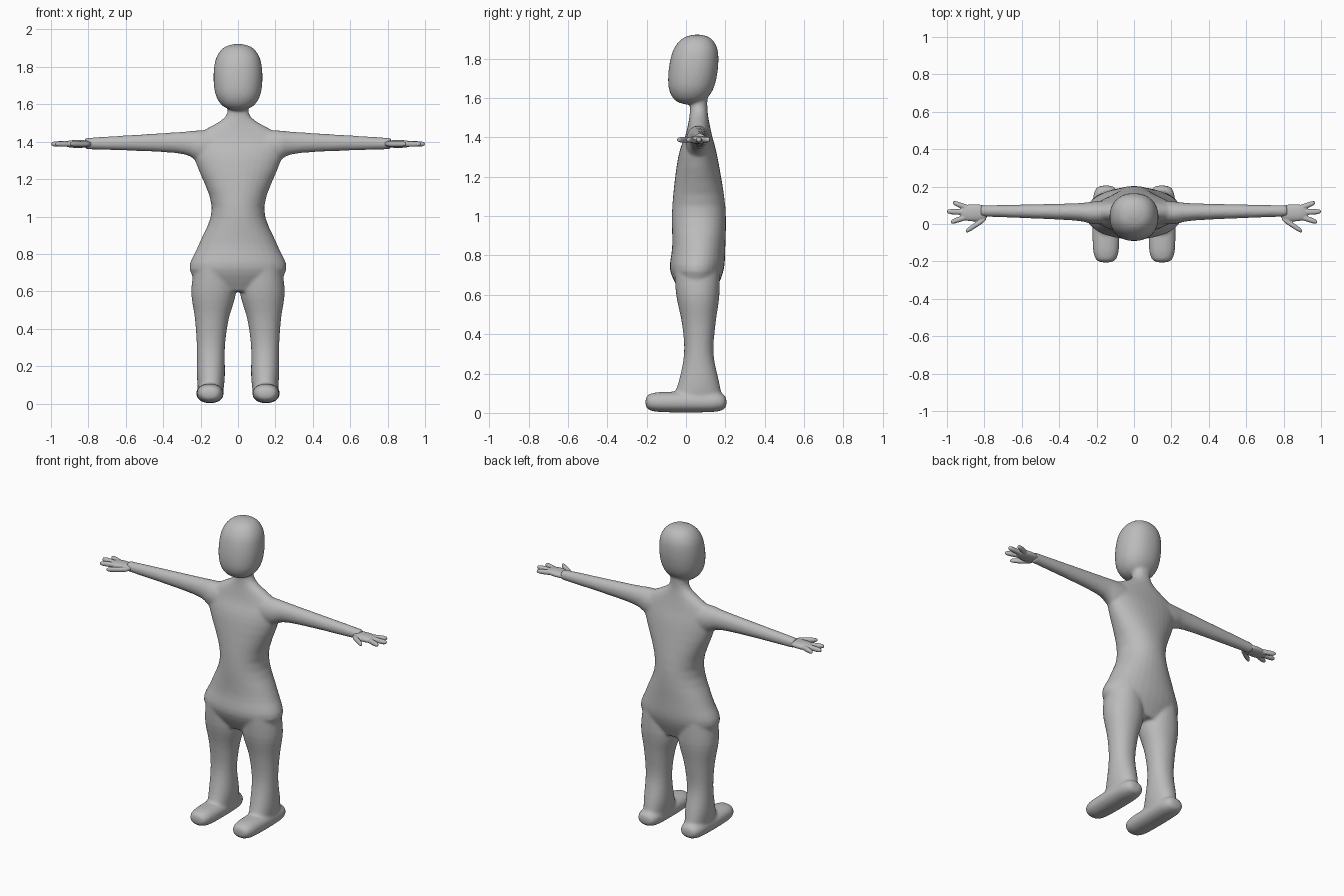
import bpy, bmesh, math
from mathutils import Vector

default = bpy.data.objects.get("Cube")
if default:
    bpy.data.objects.remove(default, do_unlink=True)

GREY = (0.5, 0.5, 0.5, 1)
skin = bpy.data.materials.new("plain grey")
skin.use_nodes = True
skin.diffuse_color = GREY
skin.node_tree.nodes["Principled BSDF"].inputs["Base Color"].default_value = GREY

SEGMENTS = 32
STEPS = 4
BLOB_RINGS = 9


def rounded(value, power):
    """Bend a sine or cosine so that circles become superellipses."""
    return math.copysign(abs(value) ** (2 / power), value)


def smooth_rows(rows):
    """Resample the key sections along a Catmull-Rom curve."""
    points = [Vector(row) for row in rows]
    last = len(points) - 1
    result = []
    for i in range(last):
        before, start = points[max(i - 1, 0)], points[i]
        end, after = points[i + 1], points[min(i + 2, last)]
        for step in range(STEPS):
            t = step / STEPS
            leave, arrive = (end - before) / 2, (after - start) / 2
            bend = (start - end) * 2 + leave + arrive
            pull = (end - start) * 3 - leave * 2 - arrive
            result.append(start + leave * t + pull * t ** 2 + bend * t ** 3)
    return result + [points[last]]


def loft(bm, axis, rows, power, side=1):
    """Closed tube along an axis; each row is (position, low, high, low, high)."""
    rings = []
    for pos, low_a, high_a, low_b, high_b in smooth_rows(rows):
        ring = []
        for k in range(SEGMENTS):
            angle = math.tau * k / SEGMENTS
            across = rounded(math.cos(angle), power)
            up = rounded(math.sin(angle), power)
            a = (low_a + high_a) / 2 + (high_a - low_a) / 2 * across
            b = (low_b + high_b) / 2 + (high_b - low_b) / 2 * up
            if axis == "x":
                x, y, z = pos, a, b
            elif axis == "y":
                x, y, z = a, pos, b
            else:
                x, y, z = b, a, pos
            ring.append(bm.verts.new((x * side, y, z)))
        rings.append(ring)
    for lower, upper in zip(rings, rings[1:]):
        for k in range(SEGMENTS):
            n = (k + 1) % SEGMENTS
            bm.faces.new((lower[k], lower[n], upper[n], upper[k]))
    bm.faces.new(rings[0])
    bm.faces.new(rings[-1])


def blob(bm, axis, along, a, b, power, lean=0, side=1):
    """Rounded lump from (centre, half size) pairs; lean shifts a along the axis."""
    rows = []
    for i in range(BLOB_RINGS):
        angle = math.radians(84) * (2 * i / (BLOB_RINGS - 1) - 1)
        s, c = rounded(math.sin(angle), power), rounded(math.cos(angle), power)
        middle = a[0] + lean * s
        rows.append((along[0] + along[1] * s,
                     middle - a[1] * c, middle + a[1] * c,
                     b[0] - b[1] * c, b[0] + b[1] * c))
    loft(bm, axis, rows, 2.2, side)


def finish(bm, name, voxel, iterations):
    """Fuse the overlapping lumps into one soft skin."""
    bmesh.ops.recalc_face_normals(bm, faces=bm.faces)
    mesh = bpy.data.meshes.new(name)
    bm.to_mesh(mesh)
    bm.free()
    mesh.materials.append(skin)
    obj = bpy.data.objects.new(name, mesh)
    bpy.context.scene.collection.objects.link(obj)
    fuse = obj.modifiers.new("fuse", "REMESH")
    fuse.mode = "VOXEL"
    fuse.voxel_size = voxel
    fuse.use_smooth_shade = True
    soften = obj.modifiers.new("soften", "SMOOTH")
    soften.factor = 0.5
    soften.iterations = iterations


# Torso from hips to neck: height, front, back, half width
torso = [
    (0.6, -0.02, 0.14, 0.18), (0.72, -0.08, 0.19, 0.26),
    (0.85, -0.07, 0.2, 0.21), (1.05, -0.07, 0.2, 0.14),
    (1.3, -0.04, 0.16, 0.23), (1.42, 0, 0.13, 0.24),
    (1.53, 0.02, 0.11, 0.07), (1.63, 0.02, 0.11, 0.06)]

# Leg from hip to ankle: height, front, back, inner side, outer side
leg = [
    (0.75, -0.06, 0.17, 0.03, 0.23), (0.6, -0.05, 0.17, 0.01, 0.25),
    (0.45, -0.02, 0.15, 0.05, 0.23), (0.3, -0.01, 0.14, 0.07, 0.22),
    (0.15, -0.04, 0.17, 0.07, 0.22), (0.05, -0.08, 0.19, 0.08, 0.21)]

# Arm from shoulder to wrist: reach, front, back, underside, top
arm = [
    (0.12, 0, 0.13, 1.26, 1.46), (0.22, 0, 0.12, 1.3, 1.46),
    (0.34, 0.02, 0.11, 1.34, 1.45), (0.82, 0.04, 0.1, 1.36, 1.42)]

body = bmesh.new()
loft(body, "z", [(z, front, back, -half, half) for z, front, back, half in torso], 2.1)

# Egg-shaped head leaning back towards the crown
blob(body, "z", (1.745, 0.178), (0.037, 0.125), (0, 0.131), 2.5, lean=0.02)

for side in (1, -1):
    loft(body, "z", leg, 2.1, side)
    loft(body, "x", arm, 2, side)
    # Foot from rounded toe to heel
    blob(body, "y", (0, 0.206), (0.15, 0.073), (0.055, 0.053), 4, side=side)
finish(body, "body", 0.008, 10)

# Hands: flat palm, three fingers and a thumb, given by their tips
PALM_Y, PALM_Z = 0.06, 1.388
FINGER_HALF, FINGER_RADIUS, SPREAD = 0.055, 0.015, 0.35
tips = [(0.97, 0.115), (1, 0.067), (0.98, 0.01), (0.9, -0.04)]

for side, name in ((1, "left_hand"), (-1, "right_hand")):
    hand = bmesh.new()
    blob(hand, "x", (0.855, 0.075), (PALM_Y, 0.046), (PALM_Z, 0.021), 2.5, side=side)
    for reach, tip_y in tips:
        lean = (tip_y - PALM_Y) * SPREAD
        blob(hand, "x", (reach - FINGER_HALF, FINGER_HALF), (tip_y - lean, FINGER_RADIUS),
             (PALM_Z, FINGER_RADIUS), 3, lean, side)
    finish(hand, name, 0.004, 4)
